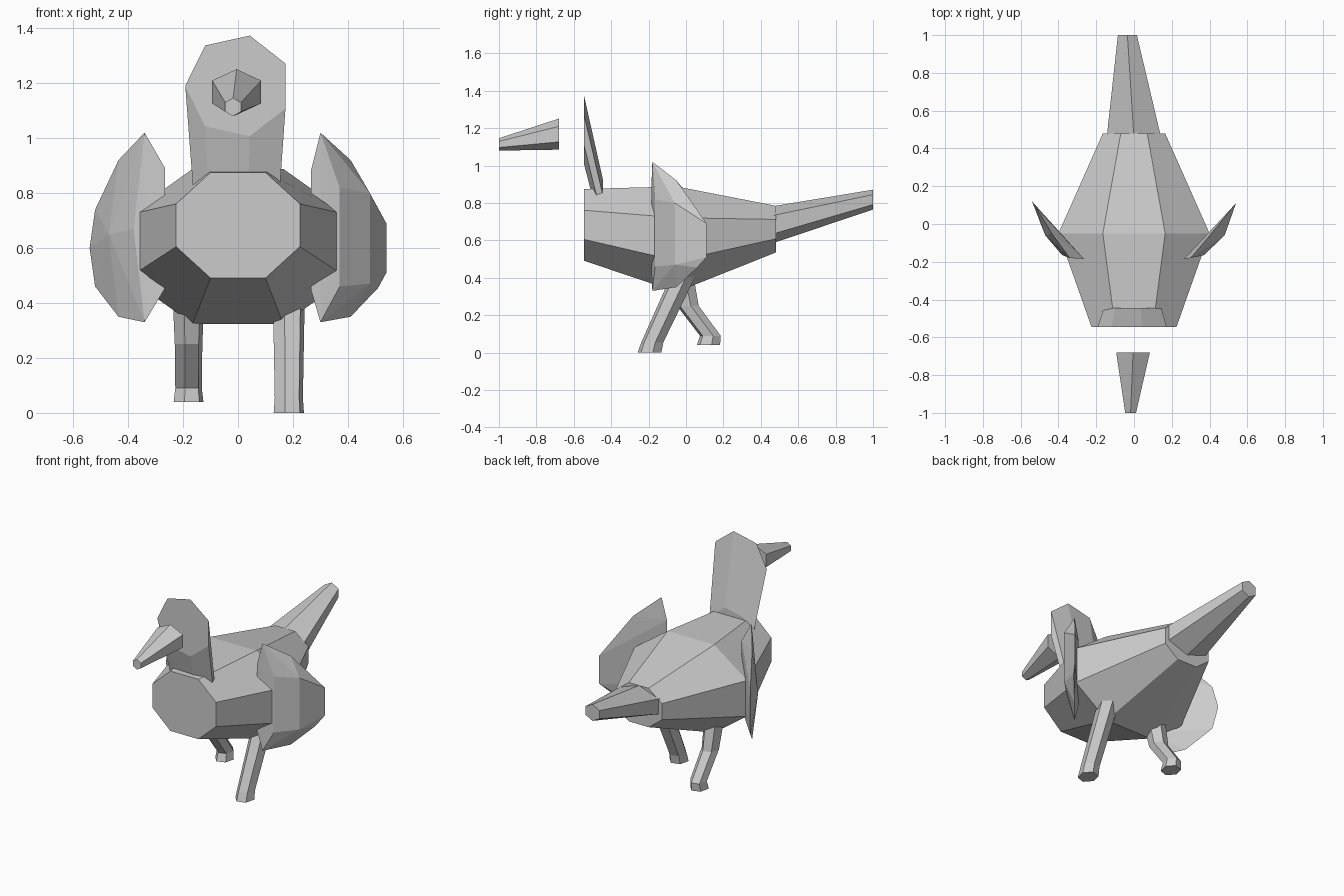
import bpy
import bmesh
from math import cos, sin, radians, tau

default_cube = bpy.data.objects.get("Cube")
if default_cube:
    bpy.data.objects.remove(default_cube, do_unlink=True)

# Single plain grey material
grey = bpy.data.materials.new("plain_grey")
grey.use_nodes = True
colour = (0.6, 0.6, 0.6, 1)
grey.diffuse_color = colour
grey.node_tree.nodes["Principled BSDF"].inputs["Base Color"].default_value = colour


def finish(name, bm):
    """Turn a bmesh into a flat-shaded object with outward normals."""
    bmesh.ops.recalc_face_normals(bm, faces=bm.faces)
    mesh = bpy.data.meshes.new(name)
    bm.to_mesh(mesh)
    bm.free()
    mesh.materials.append(grey)
    part = bpy.data.objects.new(name, mesh)
    bpy.context.scene.collection.objects.link(part)
    return part


def loft(name, rings):
    """Skin a closed tube through rings with equal point counts."""
    bm = bmesh.new()
    loops = [[bm.verts.new(point) for point in ring] for ring in rings]
    for first, second in zip(loops, loops[1:]):
        for i in range(len(first)):
            j = (i + 1) % len(first)
            bm.faces.new((first[i], first[j], second[j], second[i]))
    bm.faces.new(loops[0])
    bm.faces.new(loops[-1])
    return finish(name, bm)


def upright_ring(sides, x, y, z, rx, rz, turn=90):
    """Polygon facing along y."""
    angles = [radians(turn) + tau * i / sides for i in range(sides)]
    return [(x + rx * cos(a), y, z + rz * sin(a)) for a in angles]


def level_ring(sides, x, y, z, rx, ry, turn=15):
    """Polygon lying flat."""
    angles = [radians(turn) + tau * i / sides for i in range(sides)]
    return [(x + rx * cos(a), y + ry * sin(a), z) for a in angles]


def chamfered_ring(y, wide, narrow, mid, tall, short):
    """Eight-cornered body section."""
    quarter = [(narrow, tall), (wide, short)]
    right = quarter + [(x, -z) for x, z in reversed(quarter)]
    outline = right + [(-x, z) for x, z in reversed(right)]
    return [(x, y, mid + z) for x, z in outline]


def hull(name, pairs, singles=()):
    """Convex plate; each pair row is x, y, top, bottom."""
    bm = bmesh.new()
    for x, y, top, bottom in pairs:
        bm.verts.new((x, y, top))
        bm.verts.new((x, y, bottom))
    for point in singles:
        bm.verts.new(point)
    found = bmesh.ops.convex_hull(bm, input=bm.verts)
    spare = {e for e in found["geom_interior"] if isinstance(e, bmesh.types.BMVert)}
    bmesh.ops.delete(bm, geom=list(spare), context="VERTS")
    return finish(name, bm)


# Body: front, belly and rump sections
loft("body", [
    chamfered_ring(-0.545, 0.225, 0.1, 0.683, 0.192, 0.078),
    chamfered_ring(-0.05, 0.4, 0.165, 0.606, 0.282, 0.115),
    chamfered_ring(0.48, 0.165, 0.07, 0.66, 0.125, 0.052),
])

# Head and neck: sheared seven-sided tube
loft("head_and_neck", [
    upright_ring(7, 0, -0.545, 1.19, 0.192, 0.188, 77),
    upright_ring(7, 0, -0.444, 0.77, 0.16, 0.158, 77),
])

# Beak floats ahead of the head
loft("beak", [
    upright_ring(6, -0.005, -0.68, 1.168, 0.103, 0.083),
    upright_ring(6, -0.018, -1, 1.113, 0.033, 0.033),
])

# Tail rises and narrows to the back
loft("tail", [
    upright_ring(6, 0, 0.45, 0.68, 0.168, 0.1),
    upright_ring(6, -0.035, 1, 0.818, 0.058, 0.053),
])

# Legs: level sections from foot to hip as y, z, radius
strides = {
    "left_leg": (0.185, [(-0.195, 0, 0.057), (-0.18, 0.055, 0.053),
                         (-0.01, 0.42, 0.06)]),
    "right_leg": (-0.18, [(0.12, 0.04, 0.056), (0.13, 0.09, 0.05),
                          (0.01, 0.25, 0.052), (-0.03, 0.43, 0.06)]),
}
for name, (x, path) in strides.items():
    loft(name, [level_ring(6, x, y, z, r, r * 1.15) for y, z, r in path])

# Wings: thin cupped plates
hull("left_wing", [
    (0.265, -0.185, 0.88, 0.45),
    (0.3, -0.18, 1.02, 0.33),
    (0.37, -0.165, 0.82, 0.46),
    (0.41, -0.05, 0.92, 0.35),
    (0.48, -0.06, 0.8, 0.47),
    (0.54, 0.11, 0.69, 0.51),
], [(0.51, 0.06, 0.455)])
hull("right_wing", [
    (-0.265, -0.185, 0.89, 0.455),
    (-0.34, -0.18, 1.02, 0.33),
    (-0.435, -0.05, 0.92, 0.35),
    (-0.52, 0.09, 0.74, 0.46),
], [(-0.38, -0.165, 0.67), (-0.47, -0.06, 0.65), (-0.54, 0.12, 0.6)])
